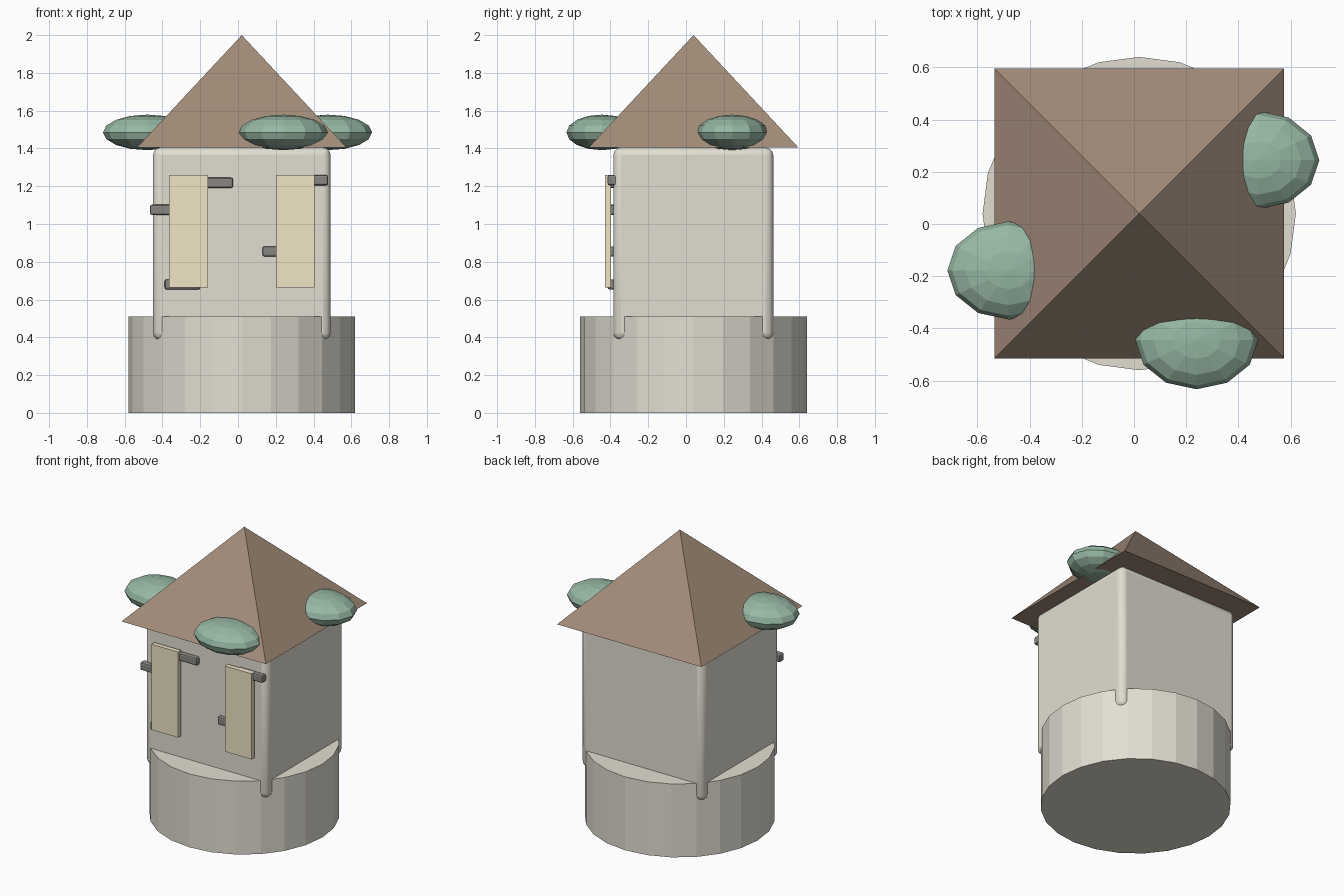
import bpy, math

if "Cube" in bpy.data.objects:
    bpy.data.objects.remove(bpy.data.objects["Cube"])


def paint(obj, name, rgb):
    mat = bpy.data.materials.get(name) or bpy.data.materials.new(name)
    mat.diffuse_color = (*rgb, 1)
    mat.use_nodes = True
    mat.node_tree.nodes["Principled BSDF"].inputs["Base Color"].default_value = mat.diffuse_color
    obj.data.materials.append(mat)


def box(name, lo, hi, bevel=0, segments=2):
    mid = [(a + b) / 2 for a, b in zip(lo, hi)]
    bpy.ops.mesh.primitive_cube_add(size=1, location=mid)
    obj = bpy.context.object
    obj.name = name
    obj.scale = [b - a for a, b in zip(lo, hi)]
    bpy.ops.object.transform_apply(location=False, rotation=False, scale=True)
    if bevel:
        mod = obj.modifiers.new("bevel", 'BEVEL')
        mod.width = bevel
        mod.segments = segments
    return obj


STONE = (0.76, 0.73, 0.64)
CX, CY = 0.02, 0.04

# Round foundation
bpy.ops.mesh.primitive_cylinder_add(vertices=24, radius=0.6, depth=0.51, location=(CX, CY, 0.255))
base = bpy.context.object
base.name = "round_base"
paint(base, "stone", STONE)

# Tower walls with rounded edges, sunk into the foundation
walls = box("tower_walls", (-0.45, -0.385, 0.385), (0.49, 0.462, 1.405), 0.04, 3)
paint(walls, "stone", STONE)
bpy.ops.object.shade_smooth_by_angle(angle=math.radians(35))

# Pyramid roof
bpy.ops.mesh.primitive_cone_add(vertices=4, radius1=0.555 * math.sqrt(2), radius2=0, depth=0.595,
                                location=(CX, CY, 1.7025), rotation=(0, 0, math.pi / 4))
roof = bpy.context.object
roof.name = "roof"
paint(roof, "roof_brown", (0.36, 0.26, 0.19))

# Moss clumps on the eaves
for i, (x, y) in enumerate([(-0.48, -0.178), (0.24, -0.445), (0.475, 0.245)]):
    bpy.ops.mesh.primitive_uv_sphere_add(segments=12, ring_count=8, radius=1, location=(x, y, 1.485))
    moss = bpy.context.object
    moss.name = f"moss_clump_{i + 1}"
    moss.scale = (0.235, 0.188, 0.094)
    paint(moss, "moss_green", (0.31, 0.48, 0.37))

# Window panels
for side, x in (("left", -0.365), ("right", 0.2)):
    window = box(f"{side}_window", (x, -0.43, 0.665), (x + 0.205, -0.397, 1.26))
    paint(window, "window_yellow", (0.87, 0.78, 0.56))

# Dark timber bars behind the windows
for i, (x0, x1, z) in enumerate([(-0.22, -0.027, 1.218), (-0.466, -0.27, 1.075), (-0.388, -0.2, 0.68),
                                 (0.28, 0.476, 1.232), (0.13, 0.32, 0.855)]):
    bar = box(f"timber_bar_{i + 1}", (x0, -0.415, z - 0.027), (x1, -0.365, z + 0.027), 0.01, 2)
    paint(bar, "dark_timber", (0.25, 0.24, 0.22))
